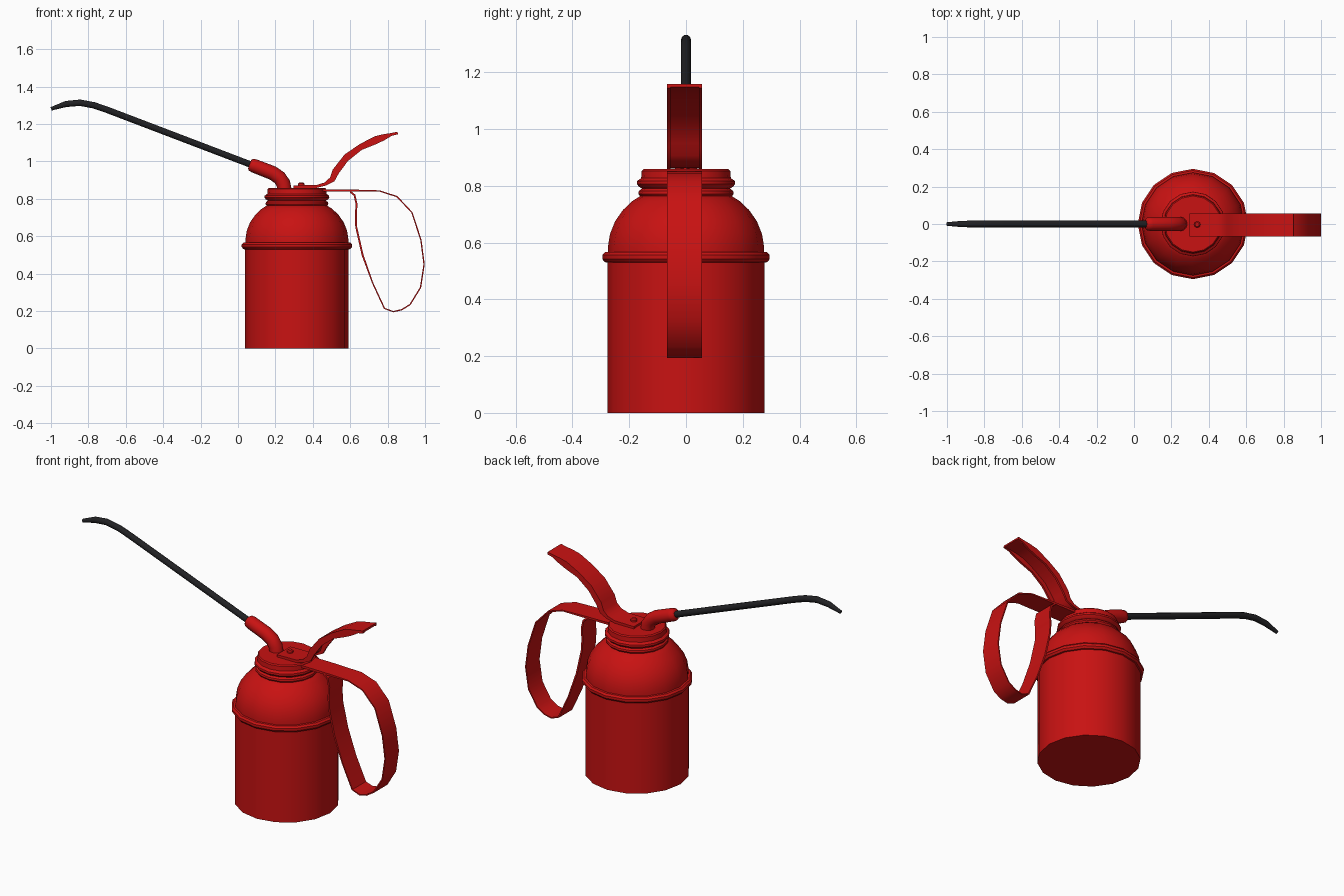
import bpy, bmesh, math
from mathutils import Vector

if "Cube" in bpy.data.objects:
    bpy.data.objects.remove(bpy.data.objects["Cube"])


def material(name, rgb):
    m = bpy.data.materials.new(name)
    m.diffuse_color = (*rgb, 1)
    m.use_nodes = True
    m.node_tree.nodes["Principled BSDF"].inputs["Base Color"].default_value = m.diffuse_color
    return m


RED = material("red_paint", (0.58, 0.006, 0.006))
BLACK = material("black_tube", (0.015, 0.015, 0.017))
CX = 0.315            # axis of the can
Y0, Y1 = -0.067, 0.057  # width of the metal strips


def finish(name, rings, mat, closed_ends=True, angle=38):
    """Skin a list of equal-length closed rings into one object."""
    bm = bmesh.new()
    loops = [[bm.verts.new(p) for p in ring] for ring in rings]
    n = len(loops[0])
    for a, b in zip(loops, loops[1:]):
        for i in range(n):
            j = (i + 1) % n
            bm.faces.new((a[i], a[j], b[j], b[i]))
    if closed_ends:
        bm.faces.new(loops[0][::-1])
        bm.faces.new(loops[-1])
    bmesh.ops.recalc_face_normals(bm, faces=bm.faces)
    me = bpy.data.meshes.new(name)
    bm.to_mesh(me)
    bm.free()
    me.materials.append(mat)
    ob = bpy.data.objects.new(name, me)
    bpy.context.collection.objects.link(ob)
    bpy.ops.object.select_all(action='DESELECT')
    ob.select_set(True)
    bpy.context.view_layer.objects.active = ob
    bpy.ops.object.shade_smooth_by_angle(angle=math.radians(angle))
    return ob


def lathe(name, profile, x, y=0, sides=16):
    ang = [2 * math.pi * i / sides for i in range(sides)]
    finish(name, [[(x + r * math.cos(a), y + r * math.sin(a), z) for a in ang]
                  for r, z in profile], RED)


def tangents(path):
    pts = [Vector((x, 0, z)) for x, z in path]
    last = len(pts) - 1
    return pts, [(pts[min(i + 1, last)] - pts[max(i - 1, 0)]).normalized()
                 for i in range(last + 1)]


def tube(name, path, radii, sides, mat):
    pts, tans = tangents(path)
    side = Vector((0, 1, 0))
    rings = []
    for p, t, r in zip(pts, tans, radii):
        up = t.cross(side)
        rings.append([p + r * (math.cos(a) * side + math.sin(a) * up)
                      for a in (2 * math.pi * i / sides for i in range(sides))])
    finish(name, rings, mat, angle=50)


def strip(name, path, thick):
    pts, tans = tangents(path)
    rings = []
    for p, t, w in zip(pts, tans, thick):
        n = t.cross(Vector((0, 1, 0))) * w / 2
        rings.append([(q.x, y, q.z) for q, y in
                      ((p + n, Y0), (p + n, Y1), (p - n, Y1), (p - n, Y0))])
    finish(name, rings, RED)


# Can body with flat base
lathe("can_body", [(0.277, 0), (0.277, 0.54)], CX)

# Rolled seam around the shoulder
lathe("seam_ring", [(0.27, 0.529), (0.286, 0.531), (0.295, 0.542), (0.295, 0.556),
                    (0.286, 0.566), (0.27, 0.568)], CX)

# Domed shoulder
lathe("shoulder", [(0.275, 0.55), (0.275, 0.585), (0.268, 0.63), (0.25, 0.675),
                   (0.222, 0.715), (0.188, 0.747), (0.155, 0.768)], CX)

# Screw cap with two thread rolls and a flat lid
lathe("screw_cap", [(0.15, 0.755), (0.162, 0.763), (0.168, 0.772), (0.166, 0.782),
                    (0.155, 0.79), (0.166, 0.797), (0.173, 0.806), (0.172, 0.817),
                    (0.158, 0.827), (0.156, 0.853), (0.15, 0.859)], CX)

# Red elbow rising from the lid
tube("spout_elbow",
     [(0.248, 0.85), (0.242, 0.883), (0.222, 0.913), (0.185, 0.938),
      (0.09, 0.975), (0.07, 0.982), (0.062, 0.985)],
     [0.038, 0.038, 0.038, 0.038, 0.037, 0.034, 0.024], 12, RED)

# Long black spout with drooping tip
tube("spout_tube",
     [(0.09, 0.975), (-0.70, 1.276), (-0.77, 1.300), (-0.845, 1.314),
      (-0.92, 1.307), (-0.985, 1.286), (-0.999, 1.281)],
     [0.018, 0.018, 0.018, 0.018, 0.017, 0.011, 0.010], 10, BLACK)

# Bent grip loop
strip("grip_loop",
      [(0.40, 0.845), (0.60, 0.844), (0.757, 0.842), (0.85, 0.812), (0.93, 0.727),
       (0.978, 0.58), (0.995, 0.45), (0.976, 0.326), (0.92, 0.235), (0.875, 0.207),
       (0.83, 0.197), (0.783, 0.214), (0.72, 0.35), (0.666, 0.50), (0.632, 0.65),
       (0.630, 0.717), (0.634, 0.77), (0.623, 0.82), (0.60, 0.838)],
      [0.014, 0.012] + [0.007] * 11 + [0.010] * 6)

# Thumb lever: channel section given by its top edge and flange edge
lever = [((0.297, 0.872), (0.297, 0.857)), ((0.42, 0.874), (0.42, 0.859)),
         ((0.465, 0.888), (0.473, 0.872)), ((0.492, 0.914), (0.515, 0.893)),
         ((0.507, 0.957), (0.538, 0.935)), ((0.57, 1.037), (0.588, 1.003)),
         ((0.65, 1.092), (0.662, 1.062)), ((0.73, 1.134), (0.738, 1.092)),
         ((0.775, 1.145), (0.780, 1.112)), ((0.82, 1.152), (0.822, 1.137)),
         ((0.853, 1.159), (0.855, 1.145))]
rings = []
for top, low in lever:
    t, b = Vector((top[0], 0, top[1])), Vector((low[0], 0, low[1]))
    m = t + (b - t).normalized() * 0.011
    w = 0.012
    rings.append([(p.x, y, p.z) for p, y in
                  ((b, Y0), (t, Y0), (t, Y1), (b, Y1),
                   (b, Y1 - w), (m, Y1 - w), (m, Y0 + w), (b, Y0 + w))])
finish("thumb_lever", rings, RED)

# Rivet holding the lever
lathe("lever_rivet", [(0.017, 0.86), (0.017, 0.882), (0.011, 0.888)], 0.338, -0.003, 10)
